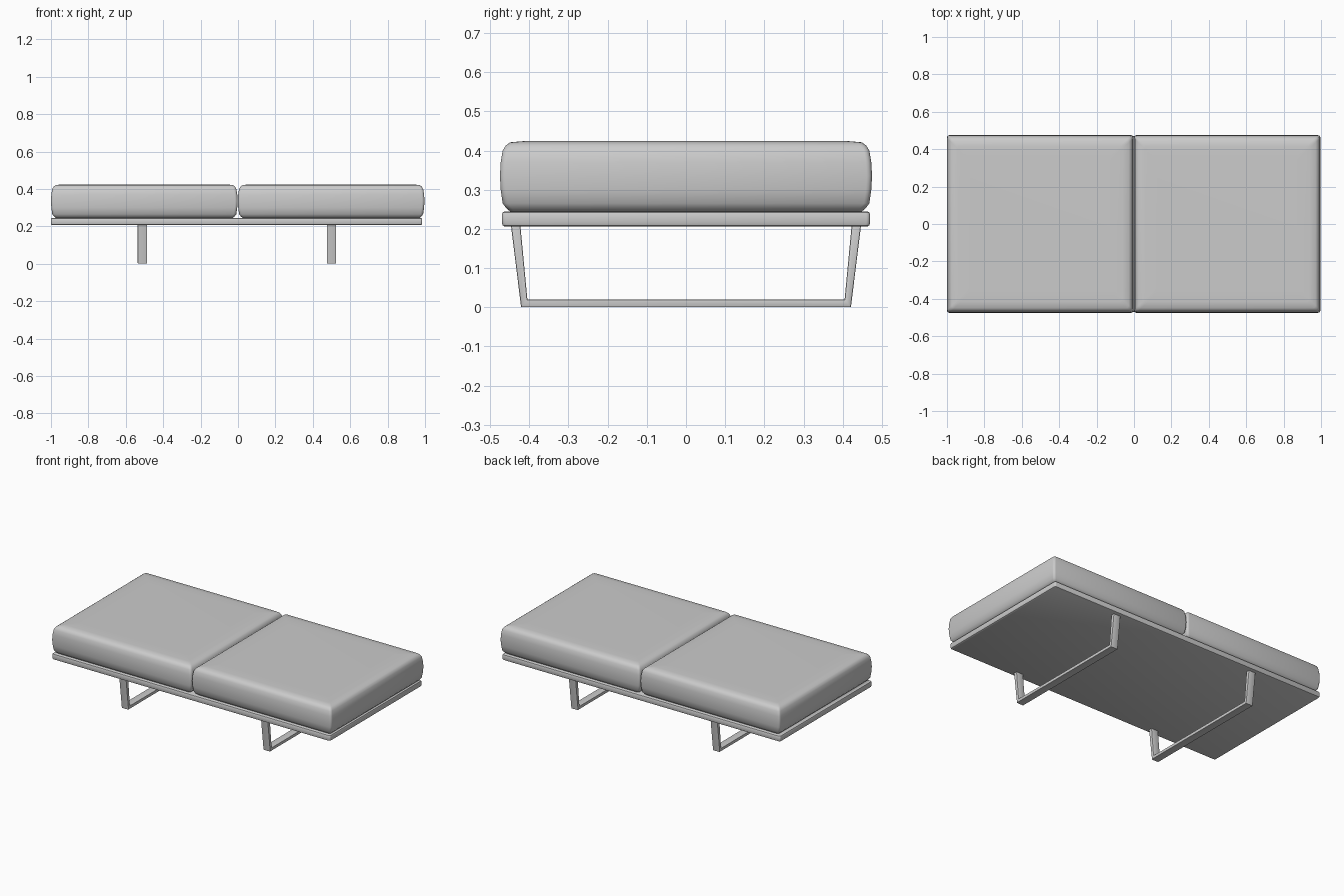
import bpy, bmesh, math

if "Cube" in bpy.data.objects:
    bpy.data.objects.remove(bpy.data.objects["Cube"])


def make_object(name, bm, angle=40):
    bmesh.ops.recalc_face_normals(bm, faces=bm.faces)
    mesh = bpy.data.meshes.new(name)
    bm.to_mesh(mesh)
    bm.free()
    ob = bpy.data.objects.new(name, mesh)
    bpy.context.collection.objects.link(ob)
    bpy.ops.object.select_all(action='DESELECT')
    ob.select_set(True)
    bpy.context.view_layer.objects.active = ob
    bpy.ops.object.shade_smooth_by_angle(angle=math.radians(angle))
    return ob


def rounded_rect(cx, hx, hy, r, steps=3):
    pts = []
    for i, (sx, sy) in enumerate([(1, 1), (-1, 1), (-1, -1), (1, -1)]):
        for k in range(steps + 1):
            a = math.pi / 2 * (i + k / steps)
            pts.append((cx + sx * (hx - r) + r * math.cos(a),
                        sy * (hy - r) + r * math.sin(a)))
    return pts


def loft(name, cx, hx, hy, r, layers, angle=40):
    """Stack rounded rectangles; layers are (height, inset)."""
    bm = bmesh.new()
    rings = [[bm.verts.new((x, y, z)) for x, y in
              rounded_rect(cx, hx - d, hy - d, r)] for z, d in layers]
    n = len(rings[0])
    for a, b in zip(rings, rings[1:]):
        for i in range(n):
            j = (i + 1) % n
            bm.faces.new((a[i], a[j], b[j], b[i]))
    bm.faces.new(rings[0])
    bm.faces.new(rings[-1])
    return make_object(name, bm, angle)


# Thin platform with rounded rim
loft("platform", -0.0075, 0.9925, 0.47, 0.01,
     [(0.206, 0.007), (0.209, 0.002), (0.215, 0), (0.236, 0),
      (0.242, 0.002), (0.245, 0.007)])

# Two plump cushions
cushion_layers = [(0.243, 0.028), (0.252, 0.017), (0.265, 0.007), (0.3, 0.002),
                  (0.335, 0), (0.37, 0.002), (0.4, 0.007), (0.413, 0.015),
                  (0.421, 0.026), (0.424, 0.06), (0.425, 0.12)]
for side, cx in (("left", -0.501), ("right", 0.498)):
    loft(side + "_cushion", cx, 0.499, 0.475, 0.014, cushion_layers, 60)

# Sled legs: a splayed U profile extruded across its width
half = [(0.447, 0.21), (0.421, 0.002), (0.405, 0.02), (0.423, 0.21)]
outer = [half[0], (0.421, 0.0)]
inner = [half[2], half[3]]
profile = outer + [(-y, z) for y, z in reversed(outer)] \
    + [(-y, z) for y, z in reversed(inner)] + inner
for side, cx in (("left", -0.511), ("right", 0.5)):
    bm = bmesh.new()
    face = bm.faces.new([bm.verts.new((cx - 0.025, y, z)) for y, z in profile])
    new = bmesh.ops.extrude_face_region(bm, geom=[face])["geom"]
    bmesh.ops.translate(bm, vec=(0.05, 0, 0),
                        verts=[v for v in new if isinstance(v, bmesh.types.BMVert)])
    bmesh.ops.recalc_face_normals(bm, faces=bm.faces)
    long_edges = [e for e in bm.edges
                  if abs(e.verts[0].co.x - e.verts[1].co.x) < 1e-5]
    bmesh.ops.bevel(bm, geom=long_edges, offset=0.004, segments=2,
                    profile=0.5, affect='EDGES')
    make_object(side + "_leg_frame", bm)
